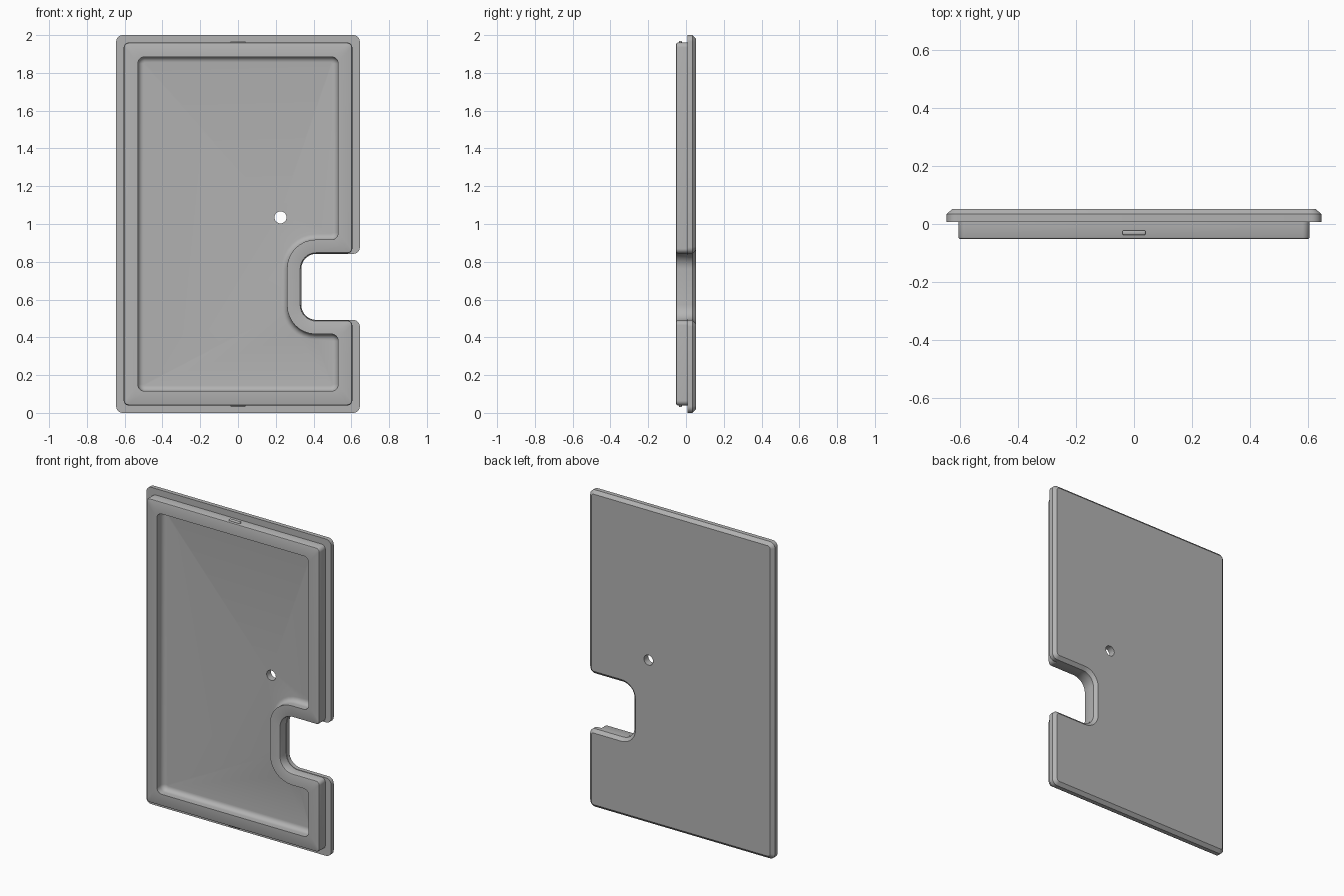
import bpy, bmesh, math
from mathutils import Vector

cube = bpy.data.objects.get("Cube")
if cube:
    bpy.data.objects.remove(cube, do_unlink=True)

grey = bpy.data.materials.new("plain grey")
grey.use_nodes = True
COLOUR = (0.45, 0.45, 0.45, 1)
grey.diffuse_color = COLOUR
grey.node_tree.nodes["Principled BSDF"].inputs["Base Color"].default_value = COLOUR

HALF_W, HEIGHT = 0.645, 2.0
NOTCH_X, NOTCH_LOW, NOTCH_HIGH = 0.335, 0.492, 0.842
BACK, PLATE_FRONT, RIM, FLOOR = 0.0525, 0.007, -0.0525, 0.01
ARC = 8


def outline(inset, notch, radius, notch_radius):
    """Rounded panel outline with a side notch, as (x, z) points."""
    w, low, high = HALF_W - inset, inset, HEIGHT - inset
    nx, n0, n1 = NOTCH_X - notch, NOTCH_LOW - notch, NOTCH_HIGH + notch
    corners = [(-w, low, radius), (w, low, radius), (w, n0, radius),
               (nx, n0, notch_radius), (nx, n1, notch_radius),
               (w, n1, radius), (w, high, radius), (-w, high, radius)]
    points = []
    for i, (x, z, r) in enumerate(corners):
        p = Vector((x, z))
        a = (Vector(corners[i - 1][:2]) - p).normalized()
        b = (Vector(corners[(i + 1) % len(corners)][:2]) - p).normalized()
        centre = p + (a + b) * r
        for k in range(ARC + 1):
            t = k / ARC * math.pi / 2
            points.append(centre - b * r * math.cos(t) - a * r * math.sin(t))
    return points


def ring(bm, points, y):
    verts = [bm.verts.new((p[0], y, p[1])) for p in points]
    edges = [bm.edges.new((verts[i - 1], v)) for i, v in enumerate(verts)]
    return verts, edges


def bridge(bm, a, b):
    for i in range(len(a)):
        bm.faces.new((a[i - 1], a[i], b[i], b[i - 1]))


def finish(bm, name, angle=30):
    bmesh.ops.recalc_face_normals(bm, faces=bm.faces[:])
    mesh = bpy.data.meshes.new(name)
    bm.to_mesh(mesh)
    bm.free()
    mesh.materials.append(grey)
    obj = bpy.data.objects.new(name, mesh)
    bpy.context.collection.objects.link(obj)
    bpy.ops.object.select_all(action='DESELECT')
    obj.select_set(True)
    bpy.context.view_layer.objects.active = obj
    bpy.ops.object.shade_smooth_by_angle(angle=math.radians(angle))
    return obj


# Panel section: inset, notch inset, corner radius, notch radius, depth
section = [
    (0.02, 0.02, 0.018, 0.10, BACK),           # back chamfer
    (0.0, 0.0, 0.035, 0.08, 0.034),
    (0.0, 0.0, 0.035, 0.08, PLATE_FRONT),      # plate front step
    (0.04, 0.003, 0.025, 0.083, PLATE_FRONT),
    (0.04, 0.003, 0.025, 0.083, RIM + 0.008),  # lip side
    (0.043, 0.006, 0.022, 0.086, RIM + 0.002),
    (0.048, 0.011, 0.018, 0.09, RIM),          # lip front
    (0.115, 0.075, 0.035, 0.152, RIM),         # pocket edge
]
FILLET = 0.03
for k in range(7):
    t = k / 6 * math.pi / 2
    d = FILLET * (1 - math.cos(t))
    section.append((0.115 + d, 0.075 + d, 0.037 - d, 0.152 + d,
                    FLOOR - FILLET + FILLET * math.sin(t)))

bm = bmesh.new()
rings = [ring(bm, outline(*s[:4]), s[4]) for s in section]
for a, b in zip(rings, rings[1:]):
    bridge(bm, a[0], b[0])

# Round through hole joining the back face and the pocket floor
circle = [(0.225 + 0.032 * math.cos(k * math.tau / 24),
           1.035 + 0.032 * math.sin(k * math.tau / 24)) for k in range(24)]
hole_back, hole_front = ring(bm, circle, BACK), ring(bm, circle, FLOOR)
for edge, hole in ((rings[0], hole_back), (rings[-1], hole_front)):
    bmesh.ops.triangle_fill(bm, use_beauty=True, edges=edge[1] + hole[1])
bridge(bm, hole_back[0], hole_front[0])
finish(bm, "notched_panel")

# Small snap ridges on the top and bottom of the lip
for name, z in (("top_snap_ridge", HEIGHT - 0.04), ("bottom_snap_ridge", 0.04)):
    bm = bmesh.new()
    bmesh.ops.create_cube(bm, size=1)
    bmesh.ops.scale(bm, vec=(0.08, 0.016, 0.018), verts=bm.verts)
    bmesh.ops.bevel(bm, geom=bm.edges[:], offset=0.005, segments=3,
                    profile=0.5, affect='EDGES')
    bmesh.ops.translate(bm, vec=(0, -0.03, z), verts=bm.verts)
    finish(bm, name, 40)
